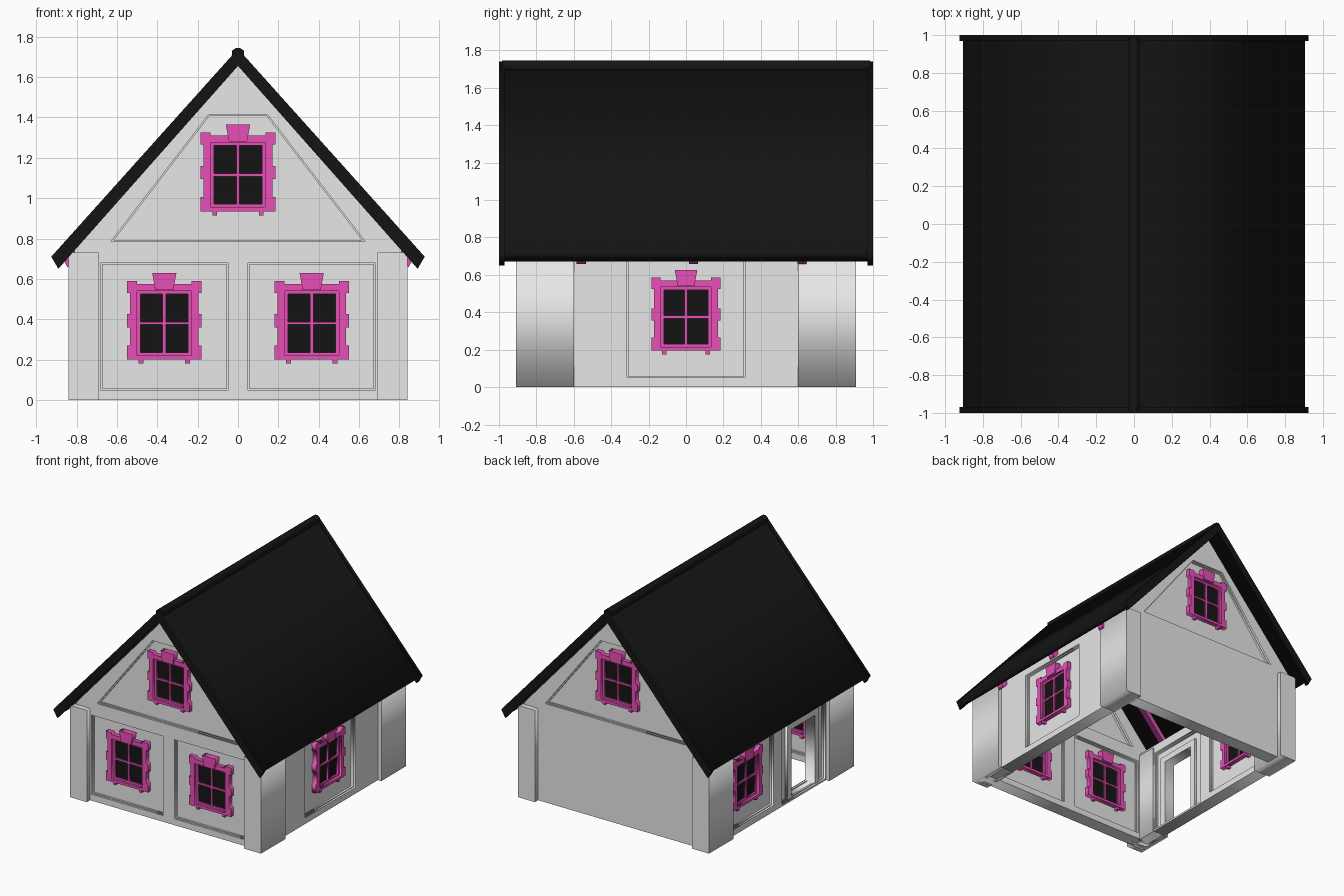
import bpy
from math import radians
from mathutils import Matrix

if "Cube" in bpy.data.objects:
    bpy.data.objects.remove(bpy.data.objects["Cube"])


def material(name, rgb):
    m = bpy.data.materials.new(name)
    m.use_nodes = True
    m.diffuse_color = (*rgb, 1)
    m.node_tree.nodes["Principled BSDF"].inputs["Base Color"].default_value = (*rgb, 1)
    return m


PLASTER = material("pale grey plaster", (0.8, 0.8, 0.8))
BLACK = material("black", (0.007, 0.007, 0.007))
TRIM = material("magenta trim", (0.8, 0.08, 0.47))


def plate(name, loops, angle, depth, half, mat):
    """Upright flat plate: first loop is the outline, the others are holes.
    angle turns it around z (0 = front), depth is the distance of its middle from the axis."""
    curve = bpy.data.curves.new(name, "CURVE")
    curve.dimensions = "2D"
    curve.fill_mode = "BOTH"
    curve.extrude = half
    for loop in loops:
        spline = curve.splines.new("POLY")
        spline.points.add(len(loop) - 1)
        for point, (x, z) in zip(spline.points, loop):
            point.co = (x, z, 0, 1)
        spline.use_cyclic_u = True
    temp = bpy.data.objects.new(name + "_curve", curve)
    bpy.context.collection.objects.link(temp)
    graph = bpy.context.evaluated_depsgraph_get()
    mesh = bpy.data.meshes.new_from_object(temp.evaluated_get(graph))
    bpy.data.objects.remove(temp)
    mesh.transform(Matrix.Rotation(radians(angle), 4, "Z")
                   @ Matrix.Rotation(radians(90), 4, "X")
                   @ Matrix.Translation((0, 0, depth)))
    mesh.materials.clear()
    mesh.materials.append(mat)
    mesh.name = name
    obj = bpy.data.objects.new(name, mesh)
    bpy.context.collection.objects.link(obj)
    return obj


def rect(x0, x1, z0, z1):
    return [(x0, z0), (x1, z0), (x1, z1), (x0, z1)]


def mirrored(half):
    return half + [(-x, z) for x, z in reversed(half)]


def shifted(loop, cx, cz):
    return [(x + cx, z + cz) for x, z in loop]


def shrunk(loop, factor=0.975):
    cx = sum(p[0] for p in loop) / len(loop)
    cz = sum(p[1] for p in loop) / len(loop)
    return [(cx + (x - cx) * factor, cz + (z - cz) * factor) for x, z in loop]


def wall(name, outline, angle, depth, panels, openings=()):
    """Core sheet with stepped, recessed panels on both faces."""
    plate(name + "_core", [outline, *openings], angle, depth, 0.025, PLASTER)
    inner = [shrunk(p) for p in panels]
    for side, label in ((1, "outer"), (-1, "inner")):
        plate(f"{name}_{label}_moulding", [outline, *inner], angle,
              depth + side * 0.0325, 0.0075, PLASTER)
        plate(f"{name}_{label}_face", [outline, *panels], angle,
              depth + side * 0.0475, 0.0075, PLASTER)


# Window outline with eared surround, right half
SURROUND = mirrored([(0.185, -0.18), (0.185, -0.11), (0.17, -0.11), (0.17, -0.02),
                     (0.185, -0.02), (0.185, 0.045), (0.17, 0.045), (0.17, 0.15),
                     (0.185, 0.15), (0.185, 0.21), (0.135, 0.21), (0.135, 0.195)])


def window(name, cx, cz, angle, depth):
    def part(label, loops, half, mat=TRIM):
        plate(f"{name}_{label}", [shifted(l, cx, cz) for l in loops], angle, depth, half, mat)

    part("surround", [SURROUND, rect(-0.135, 0.135, -0.16, 0.16)], 0.06)
    panes = [rect(*sorted((sx * 0.008, sx * 0.118)), *sorted((sz * 0.007, sz * 0.145)))
             for sx in (-1, 1) for sz in (-1, 1)]
    part("casing", [rect(-0.14, 0.14, -0.165, 0.165), *panes], 0.042)
    part("glass", [rect(-0.13, 0.13, -0.155, 0.155)], 0.03, BLACK)
    part("keystone", [mirrored([(0.045, 0.165), (0.06, 0.25)])], 0.072)
    for s, label in ((-1, "left_foot"), (1, "right_foot")):
        part(label, [rect(s * 0.115 - 0.012, s * 0.115 + 0.012, -0.2, -0.17)], 0.055)


# Gable walls
GABLE = mirrored([(0.81, 0), (0.81, 0.75), (0, 1.665)])[:-1]
GABLE = [(-0.81, 0), (0.81, 0), (0.81, 0.75), (0, 1.665), (-0.81, 0.75)]
ATTIC_PANEL = mirrored([(0.63, 0.785), (0.145, 1.415)])
GABLE_DEPTH, SIDE_DEPTH = 0.815, 0.755
lower_panels = [rect(-0.68, -0.05, 0.05, 0.68), rect(0.05, 0.68, 0.05, 0.68)]
wall("front_wall", GABLE, 0, GABLE_DEPTH, [ATTIC_PANEL, *lower_panels])
wall("back_wall", GABLE, 180, GABLE_DEPTH, [ATTIC_PANEL])
for name, angle in (("front_attic_window", 0), ("back_attic_window", 180)):
    window(name, 0, 1.115, angle, GABLE_DEPTH)
window("front_right_window", -0.365, 0.38, 0, GABLE_DEPTH)
window("front_left_window", 0.365, 0.38, 0, GABLE_DEPTH)

# Side walls, one with a doorway
SIDE = rect(-0.8, 0.8, 0, 0.75)
DOORWAY = rect(0.18, 0.48, 0.015, 0.56)
wall("left_wall", SIDE, 90, SIDE_DEPTH, [rect(-0.315, 0.315, 0.05, 0.68)])
window("left_window", 0, 0.375, 90, SIDE_DEPTH)
wall("right_wall", SIDE, -90, SIDE_DEPTH,
     [rect(-0.595, -0.06, 0.05, 0.68), rect(0.05, 0.595, 0.015, 0.68)], [DOORWAY])
window("right_window", -0.38, 0.375, -90, SIDE_DEPTH)
plate("door_surround", [rect(0.13, 0.53, 0.005, 0.61), DOORWAY], -90, SIDE_DEPTH, 0.045, PLASTER)

# Corner pilasters
for sx, side in ((-1, "right"), (1, "left")):
    for sy, end in ((-1, "front"), (1, "back")):
        plate(f"{end}_{side}_pilaster", [rect(*sorted((sx * 0.692, sx * 0.84)), 0, 0.73)],
              0, -sy * 0.755, 0.155, PLASTER)


# Roof
def chevron(tip, top, low, under):
    return [(-tip[0], tip[1]), (0, top), tip, low, (0, under), (-low[0], low[1])]


plate("roof", [chevron((0.905, 0.72), 1.73, (0.88, 0.672), 1.66)], 0, 0, 0.98, BLACK)
for s, name in ((1, "front_bargeboard"), (-1, "back_bargeboard")):
    plate(name, [chevron((0.925, 0.71), 1.74, (0.89, 0.65), 1.655)], 0, s * 0.985, 0.015, BLACK)
plate("ridge_cap", [mirrored([(0.03, 1.69), (0.03, 1.73), (0.008, 1.745)])], 0, 0, 0.985, BLACK)

# Rafters showing below the eaves
for i, y in enumerate((-0.56, 0.04, 0.62)):
    plate(f"rafter_{i + 1}", [chevron((0.865, 0.695), 1.67, (0.845, 0.657), 1.61)],
          0, -y, 0.025, TRIM)
